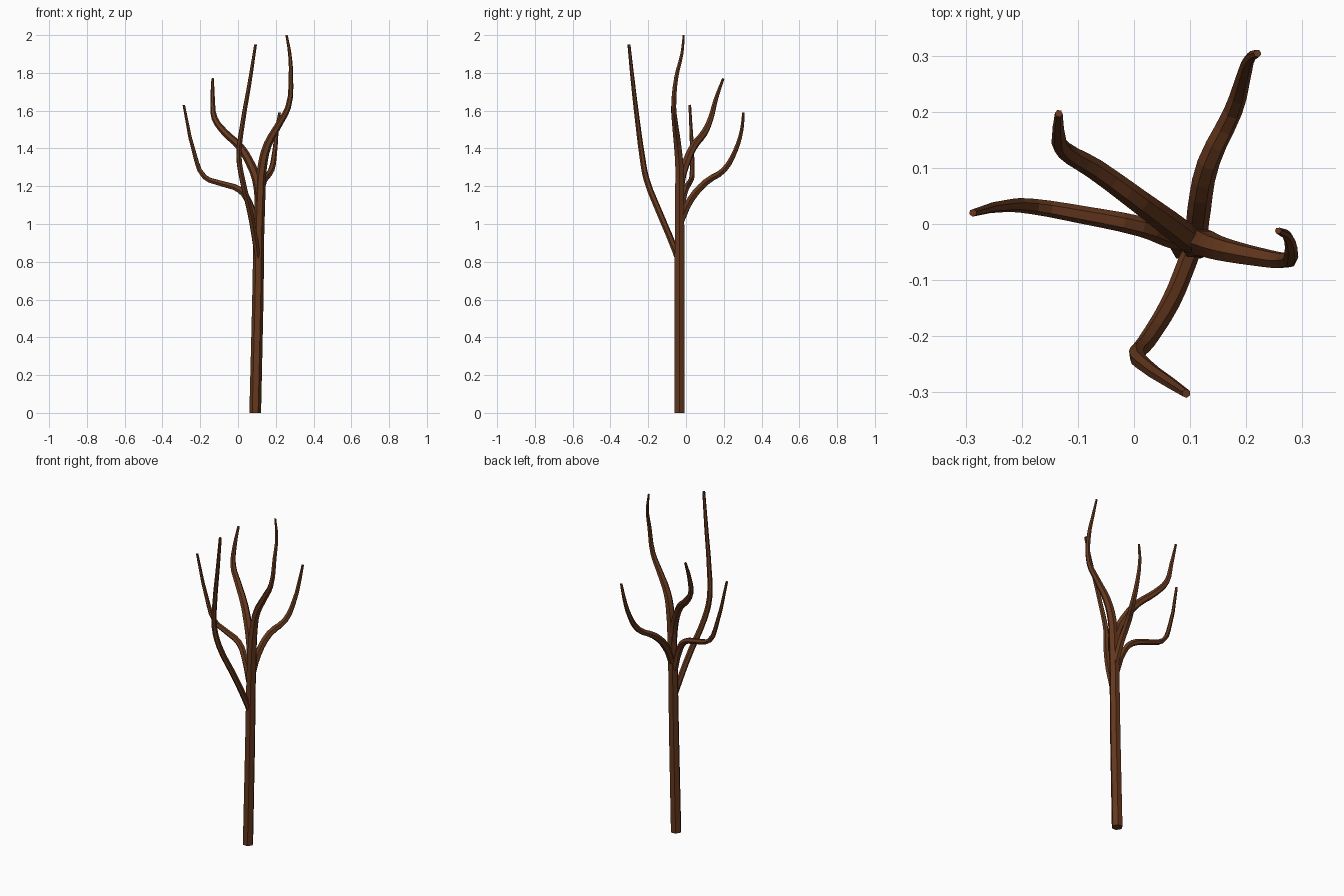
import bpy
import math

bark = bpy.data.materials.new("bark")
bark.diffuse_color = (0.13, 0.04, 0.013, 1)


def limb(name, pts, tilt=0.0):
    """Tapered six-sided limb through points (x, y, z, radius)."""
    cu = bpy.data.curves.new(name, "CURVE")
    cu.dimensions = "3D"
    cu.bevel_depth = 1.0
    cu.bevel_resolution = 1
    cu.resolution_u = 3
    cu.use_fill_caps = True
    sp = cu.splines.new("BEZIER")
    sp.bezier_points.add(len(pts) - 1)
    sp.use_smooth = False
    for bp, (x, y, z, r) in zip(sp.bezier_points, pts):
        bp.co = (x, y, z)
        bp.radius = r
        bp.tilt = tilt
        bp.handle_left_type = bp.handle_right_type = "AUTO"
    ob = bpy.data.objects.new(name, cu)
    bpy.context.collection.objects.link(ob)
    bpy.ops.object.select_all(action="DESELECT")
    ob.select_set(True)
    bpy.context.view_layer.objects.active = ob
    bpy.ops.object.convert(target="MESH")
    ob = bpy.context.object
    ob.data.materials.clear()
    ob.data.materials.append(bark)
    for p in ob.data.polygons:
        p.use_smooth = False


# Trunk running on into the tallest right branch
limb("trunk", [
    (0.091, -0.035, 0.00, 0.031), (0.105, -0.035, 0.60, 0.030),
    (0.117, -0.034, 1.15, 0.028), (0.128, -0.035, 1.30, 0.025),
    (0.157, -0.045, 1.42, 0.022), (0.218, -0.058, 1.53, 0.018),
    (0.266, -0.065, 1.62, 0.015), (0.280, -0.051, 1.78, 0.012),
    (0.274, -0.022, 1.90, 0.009), (0.257, -0.012, 2.00, 0.006)],
    math.pi / 2)

# Lowest branch, leaning forward
limb("front_branch", [
    (0.107, -0.038, 0.80, 0.015), (0.096, -0.065, 0.88, 0.017),
    (0.065, -0.140, 1.06, 0.017), (0.022, -0.210, 1.24, 0.016),
    (0.005, -0.232, 1.36, 0.015), (0.024, -0.255, 1.53, 0.013),
    (0.060, -0.280, 1.74, 0.011), (0.093, -0.302, 1.95, 0.008)])

# Left branch
limb("left_branch", [
    (0.098, -0.033, 0.98, 0.018), (0.060, -0.022, 1.11, 0.019),
    (0.010, -0.004, 1.18, 0.018), (-0.090, 0.016, 1.215, 0.016),
    (-0.178, 0.031, 1.25, 0.014), (-0.230, 0.032, 1.37, 0.011),
    (-0.287, 0.020, 1.63, 0.007)])

# Upper left branch, leaning back
limb("upper_left_branch", [
    (0.112, -0.036, 1.12, 0.022), (0.097, -0.025, 1.24, 0.024),
    (0.060, 0.003, 1.33, 0.023), (0.010, 0.040, 1.41, 0.021),
    (-0.070, 0.098, 1.485, 0.019), (-0.124, 0.131, 1.56, 0.016),
    (-0.134, 0.158, 1.66, 0.012), (-0.134, 0.197, 1.77, 0.007)])

# Back branch
limb("back_branch", [
    (0.112, -0.025, 1.02, 0.019), (0.116, 0.025, 1.13, 0.021),
    (0.133, 0.110, 1.225, 0.020), (0.176, 0.200, 1.285, 0.017),
    (0.195, 0.262, 1.39, 0.013), (0.206, 0.295, 1.50, 0.010),
    (0.220, 0.304, 1.59, 0.007)])
